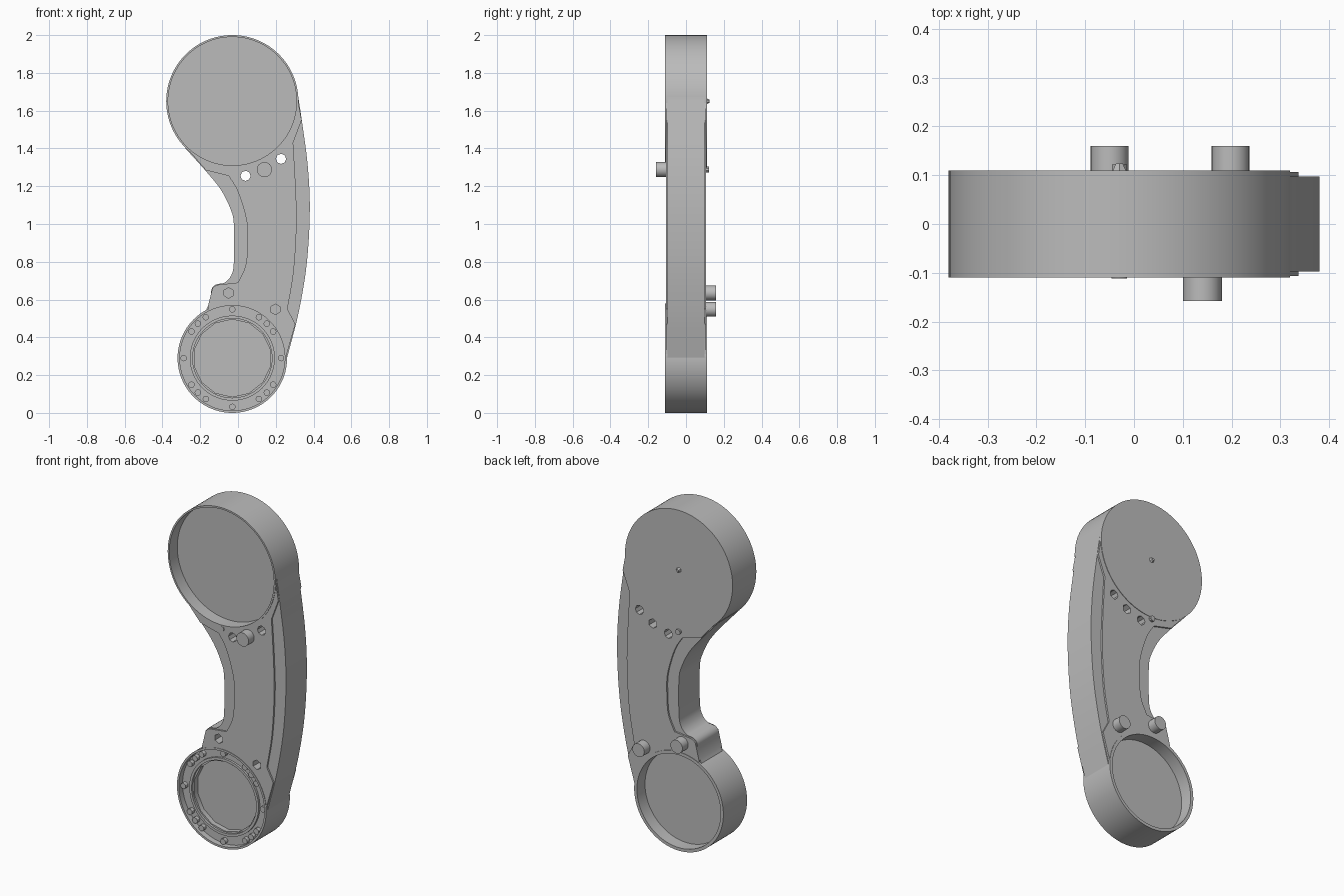
import bpy, bmesh, math
from mathutils import Vector, Matrix

if "Cube" in bpy.data.objects:
    bpy.data.objects.remove(bpy.data.objects["Cube"])

grey = bpy.data.materials.new("plain grey")
grey.use_nodes = True
colour = (0.5, 0.5, 0.5, 1)
grey.diffuse_color = colour
grey.node_tree.nodes["Principled BSDF"].inputs["Base Color"].default_value = colour


def finish(name, bm):
    bmesh.ops.recalc_face_normals(bm, faces=bm.faces)
    mesh = bpy.data.meshes.new(name)
    bm.to_mesh(mesh)
    bm.free()
    mesh.materials.append(grey)
    obj = bpy.data.objects.new(name, mesh)
    bpy.context.collection.objects.link(obj)
    return obj


def slab(name, outline, y0, y1):
    """Extrude a closed x-z outline from y0 to y1."""
    bm = bmesh.new()
    face = bm.faces.new([bm.verts.new((x, y0, z)) for x, z in outline])
    new = bmesh.ops.extrude_face_region(bm, geom=[face])["geom"]
    bmesh.ops.translate(bm, vec=(0, y1 - y0, 0),
                        verts=[v for v in new if isinstance(v, bmesh.types.BMVert)])
    return finish(name, bm)


def disc(name, centre, r, y0, y1, sides=96, r_end=None):
    """Cylinder or cone along y."""
    bm = bmesh.new()
    place = Matrix.Translation((centre[0], (y0 + y1) / 2, centre[1])) @ Matrix.Rotation(-math.pi / 2, 4, "X")
    bmesh.ops.create_cone(bm, cap_ends=True, segments=sides, radius1=r,
                          radius2=r if r_end is None else r_end, depth=y1 - y0, matrix=place)
    return finish(name, bm)


def smooth_path(points, steps=5):
    """Catmull-Rom curve through the points."""
    p = [Vector(q) for q in points]
    p = [2 * p[0] - p[1]] + p + [2 * p[-1] - p[-2]]
    out = []
    for a, b, c, d in zip(p, p[1:], p[2:], p[3:]):
        for i in range(steps):
            t = i / steps
            out.append(0.5 * (2 * b + (c - a) * t + (2 * a - 5 * b + 4 * c - d) * t**2
                              + (3 * b - a - 3 * c + d) * t**3))
    return out + [p[-2]]


def combine(base, other, operation):
    mod = base.modifiers.new("combine", "BOOLEAN")
    mod.operation, mod.object, mod.solver = operation, other, "EXACT"
    bpy.context.view_layer.objects.active = base
    bpy.ops.object.modifier_apply(modifier=mod.name)
    bpy.data.objects.remove(other)


UPPER, LOWER = (-0.03, 1.65), (-0.03, 0.29)
HALF = 0.11

# Curved handle between the two housings
outer_edge = smooth_path([(0.318, 1.68), (0.342, 1.52), (0.37, 1.3), (0.38, 1.07),
                          (0.365, 0.8), (0.325, 0.55), (0.27, 0.33), (0.225, 0.17)])
inner_edge = smooth_path([(-0.18, 0.52), (-0.145, 0.6), (-0.14, 0.655), (-0.115, 0.68),
                          (-0.07, 0.69), (-0.035, 0.73), (-0.022, 0.8), (-0.022, 1.0),
                          (-0.04, 1.08), (-0.09, 1.18), (-0.17, 1.28), (-0.28, 1.402)])
body = slab("arm_body", outer_edge + [LOWER] + inner_edge + [UPPER], -0.097, 0.097)

# Raised web on the front and back of the handle
web_outer = [(0.32, 1.64), (0.337, 1.55)] + smooth_path(
    [(0.292, 1.43), (0.305, 1.2), (0.31, 1.0), (0.295, 0.75), (0.262, 0.55)]) + [(0.304, 0.47), (0.235, 0.23)]
web_inner = [(-0.16, 0.56), (-0.135, 0.66), (-0.115, 0.677)] + smooth_path(
    [(0.0, 0.69), (0.04, 0.78), (0.05, 0.9), (0.045, 1.02), (0.0, 1.17), (-0.05, 1.255)]) + [(-0.17, 1.285), (-0.27, 1.40)]
web = slab("web", web_outer + [LOWER] + web_inner + [UPPER], -0.107, 0.107)
combine(body, web, "UNION")

# Round housings at both ends
combine(body, disc("upper_housing", UPPER, 0.35, -HALF, HALF), "UNION")
combine(body, disc("lower_housing", LOWER, 0.29, -HALF, HALF), "UNION")

# Recesses: upper front cup, lower front flange and well, lower back cup
for centre, r, y0, y1, sides in [(UPPER, 0.34, -0.2, -0.035, 96), (LOWER, 0.278, -0.2, -0.075, 96),
                                 (LOWER, 0.205, -0.2, -0.045, 14), (LOWER, 0.272, 0.035, 0.2, 96)]:
    combine(body, disc("recess_cutter", centre, r, y0, y1, sides), "DIFFERENCE")

# Through holes and blind sockets
FRONT_PEG = (0.14, 1.288)
BACK_PEGS = [(-0.05, 0.635), (0.198, 0.548)]
for hole in [(0.04, 1.255), (0.228, 1.345)]:
    combine(body, disc("hole_cutter", hole, 0.027, -0.2, 0.2, 8), "DIFFERENCE")
for socket in BACK_PEGS:
    combine(body, disc("socket_cutter", socket, 0.028, -0.2, -0.05, 6), "DIFFERENCE")
combine(body, disc("socket_cutter", FRONT_PEG, 0.028, 0.05, 0.2, 6), "DIFFERENCE")
parts = [body]

# Locating pegs
parts.append(disc("front_peg", FRONT_PEG, 0.04, -0.158, -0.09, 24))
for i, peg in enumerate(BACK_PEGS):
    parts.append(disc(f"back_peg_{i + 1}", peg, 0.039, 0.09, 0.16, 24))

# Raised lip around the lower well
lip = disc("well_lip", LOWER, 0.225, -0.088, -0.07)
combine(lip, disc("lip_cutter", LOWER, 0.21, -0.2, 0.0), "DIFFERENCE")
parts.append(lip)

# Flange bolts: one at each quarter, three between
for quarter in range(4):
    for offset in (0, 33, 45, 57):
        a = math.radians(90 * quarter + offset)
        spot = (LOWER[0] + 0.258 * math.cos(a), LOWER[1] + 0.258 * math.sin(a))
        parts.append(disc("flange_bolt", spot, 0.017, -0.098, -0.07, 12))

# Small studs on the upper housing
parts.append(disc("centre_stud", UPPER, 0.018, 0.105, 0.124, 6, 0.008))
parts.append(disc("edge_stud", (-0.03, 1.288), 0.016, 0.09, 0.122, 10))
parts.append(disc("front_stud", (-0.03, 1.288), 0.016, -0.112, -0.09, 12))

bpy.ops.object.select_all(action="DESELECT")
for part in parts:
    part.select_set(True)
bpy.context.view_layer.objects.active = body
bpy.ops.object.shade_smooth_by_angle(angle=math.radians(30))
